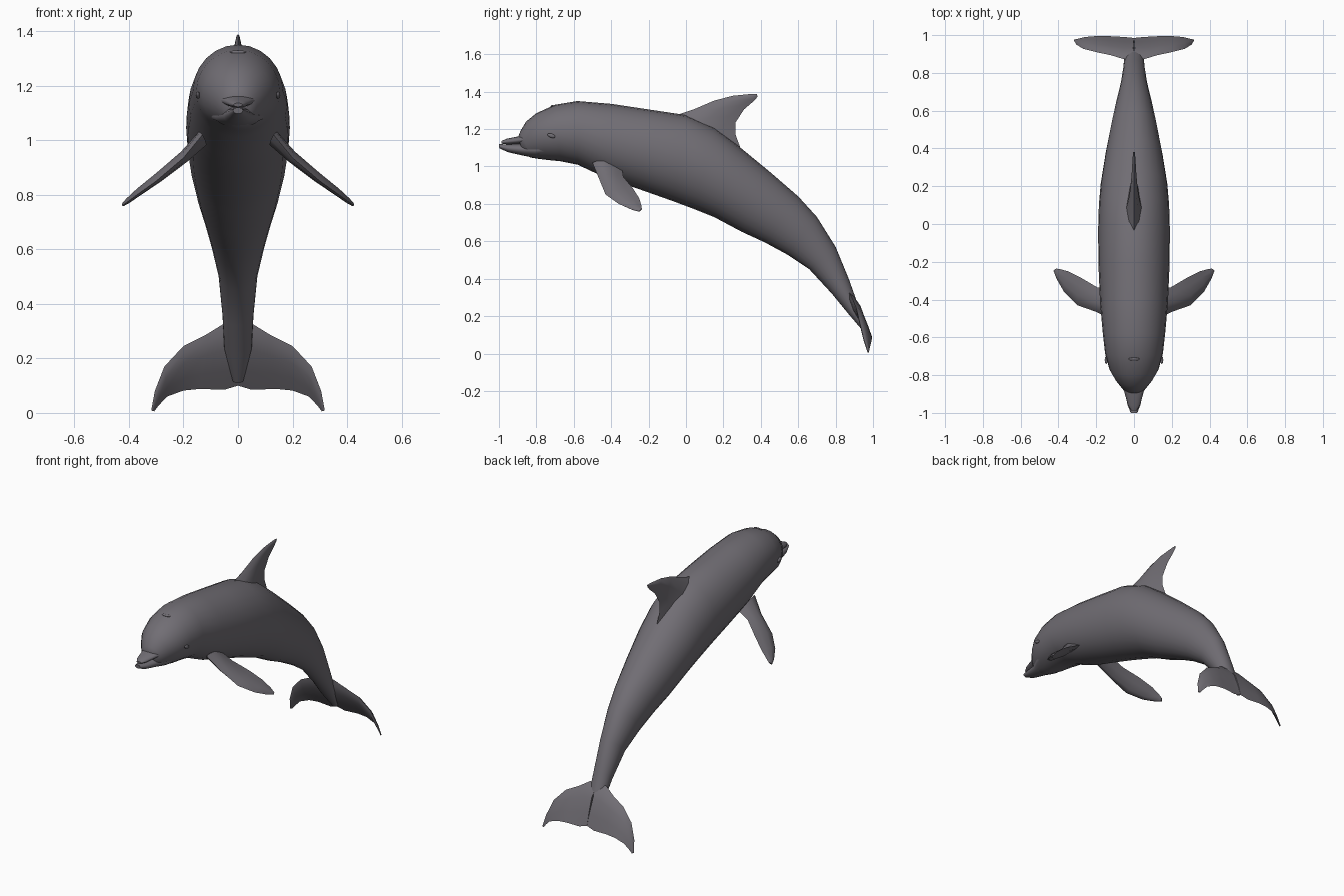
import bpy, bmesh, math
from mathutils import Vector

if "Cube" in bpy.data.objects:
    bpy.data.objects.remove(bpy.data.objects["Cube"])

SKIN = (0.165, 0.155, 0.175, 1)
skin = bpy.data.materials.new("slate grey skin")
skin.use_nodes = True
skin.diffuse_color = SKIN
skin.node_tree.nodes["Principled BSDF"].inputs["Base Color"].default_value = SKIN


def loft(name, rings, mirror=False, angle=60):
    """Skin a list of closed rings, cap both ends and shade smooth."""
    bm = bmesh.new()
    rows = [[bm.verts.new(p) for p in ring] for ring in rings]
    n = len(rows[0])
    for a, b in zip(rows, rows[1:]):
        for i in range(n):
            j = (i + 1) % n
            bm.faces.new((a[i], a[j], b[j], b[i]))
    bm.faces.new(rows[0])
    bm.faces.new(rows[-1][::-1])
    bmesh.ops.recalc_face_normals(bm, faces=bm.faces)
    mesh = bpy.data.meshes.new(name)
    bm.to_mesh(mesh)
    bm.free()
    mesh.materials.append(skin)
    obj = bpy.data.objects.new(name, mesh)
    bpy.context.collection.objects.link(obj)
    finish(obj, angle)
    if mirror:
        obj.modifiers.new("mirror", "MIRROR")
    return obj


def finish(obj, angle=60):
    bpy.ops.object.select_all(action="DESELECT")
    obj.select_set(True)
    bpy.context.view_layer.objects.active = obj
    bpy.ops.object.shade_smooth_by_angle(angle=math.radians(angle))


def trunk(name, sections, sides=24):
    """Elliptical loft; section = top y, top z, bottom y, bottom z, half width."""
    rings = []
    for ty, tz, by, bz, w in sections:
        top, bottom = Vector((0, ty, tz)), Vector((0, by, bz))
        mid, up = (top + bottom) / 2, (top - bottom) / 2
        angles = [2 * math.pi * i / sides for i in range(sides)]
        rings.append([mid + up * math.cos(a) + Vector((w * math.sin(a), 0, 0))
                      for a in angles])
    return loft(name, rings)


def blade(name, sections, mirror=False):
    """Fin loft; section = leading point, trailing point, half thickness."""
    lead0, trail0 = Vector(sections[0][0]), Vector(sections[0][1])
    span = Vector(sections[-1][0]) + Vector(sections[-1][1]) - lead0 - trail0
    normal = (trail0 - lead0).cross(span).normalized()
    foil = [(0, 0), (.12, .65), (.35, 1), (.7, .55),
            (1, 0), (.7, -.55), (.35, -1), (.12, -.65)]
    rings = []
    for lead, trail, thick in sections:
        a, b = Vector(lead), Vector(trail)
        rings.append([a.lerp(b, t) + normal * thick * s for t, s in foil])
    return loft(name, rings, mirror)


def pebble(name, location, size, rotation=(0, 0, 0)):
    bpy.ops.mesh.primitive_uv_sphere_add(segments=12, ring_count=8, radius=1,
                                         location=location, rotation=rotation)
    obj = bpy.context.object
    obj.name = name
    obj.scale = size
    obj.data.materials.append(skin)
    finish(obj)


# Head, back, belly and tail stock
trunk("body", [
    (-.90, 1.15, -.86, 1.06, .045), (-.885, 1.19, -.83, 1.048, .07),
    (-.855, 1.24, -.79, 1.041, .098), (-.80, 1.285, -.74, 1.035, .13),
    (-.70, 1.33, -.67, 1.028, .153), (-.58, 1.35, -.58, 1.01, .165),
    (-.40, 1.335, -.42, .935, .18), (-.20, 1.305, -.24, .875, .188),
    (0, 1.275, -.07, .815, .19), (.15, 1.21, .05, .77, .186),
    (.28, 1.11, .15, .73, .176), (.45, .97, .30, .65, .15),
    (.60, .84, .42, .595, .123), (.70, .73, .54, .53, .099),
    (.80, .57, .66, .45, .072), (.87, .40, .78, .32, .057),
    (.92, .26, .87, .21, .05), (.975, .13, .955, .11, .02)])

# Beak, split along the mouth
trunk("upper_jaw", [
    (-.987, 1.136, -.985, 1.122, .016), (-.96, 1.148, -.955, 1.118, .033),
    (-.89, 1.162, -.88, 1.120, .052), (-.83, 1.18, -.82, 1.125, .092),
    (-.75, 1.18, -.74, 1.14, .12)], 16)
trunk("lower_jaw", [
    (-1, 1.120, -.998, 1.097, .018), (-.96, 1.118, -.95, 1.076, .035),
    (-.88, 1.122, -.86, 1.056, .052), (-.82, 1.128, -.80, 1.047, .084),
    (-.74, 1.13, -.74, 1.06, .11)], 16)

# Dorsal fin
blade("dorsal_fin", [
    ((0, -.08, 1.265), (0, .30, 1.075), .05),
    ((0, .04, 1.305), (0, .265, 1.17), .031),
    ((0, .15, 1.352), (0, .265, 1.235), .019),
    ((0, .25, 1.378), (0, .31, 1.305), .012),
    ((0, .35, 1.388), (0, .365, 1.352), .007),
    ((0, .38, 1.388), (0, .382, 1.372), .004)])

# Pectoral flippers
blade("flippers", [
    ((.13, -.50, 1.02), (.13, -.34, .98), .028),
    ((.20, -.465, .935), (.195, -.335, .945), .022),
    ((.30, -.43, .85), (.28, -.285, .885), .018),
    ((.37, -.36, .80), (.35, -.25, .83), .014),
    ((.41, -.29, .77), (.395, -.238, .79), .010),
    ((.425, -.25, .76), (.412, -.236, .772), .006)], mirror=True)

# Tail flukes
blade("tail_flukes", [
    ((0, .87, .32), (0, .985, .10), .026),
    ((.055, .873, .325), (.05, .99, .085), .022),
    ((.12, .893, .285), (.14, .995, .088), .017),
    ((.20, .91, .245), (.20, .995, .082), .014),
    ((.27, .928, .17), (.26, .99, .060), .011),
    ((.305, .95, .08), (.29, .982, .028), .008),
    ((.318, .972, .01), (.307, .978, .006), .004)], mirror=True)

# Eyes and blowhole
for side, label in ((1, "left"), (-1, "right")):
    pebble(label + "_eye", (side * .147, -.72, 1.165), (.008, .022, .011), (-.35, 0, 0))
pebble("blowhole", (0, -.715, 1.323), (.03, .009, .006), (.4, 0, 0))
